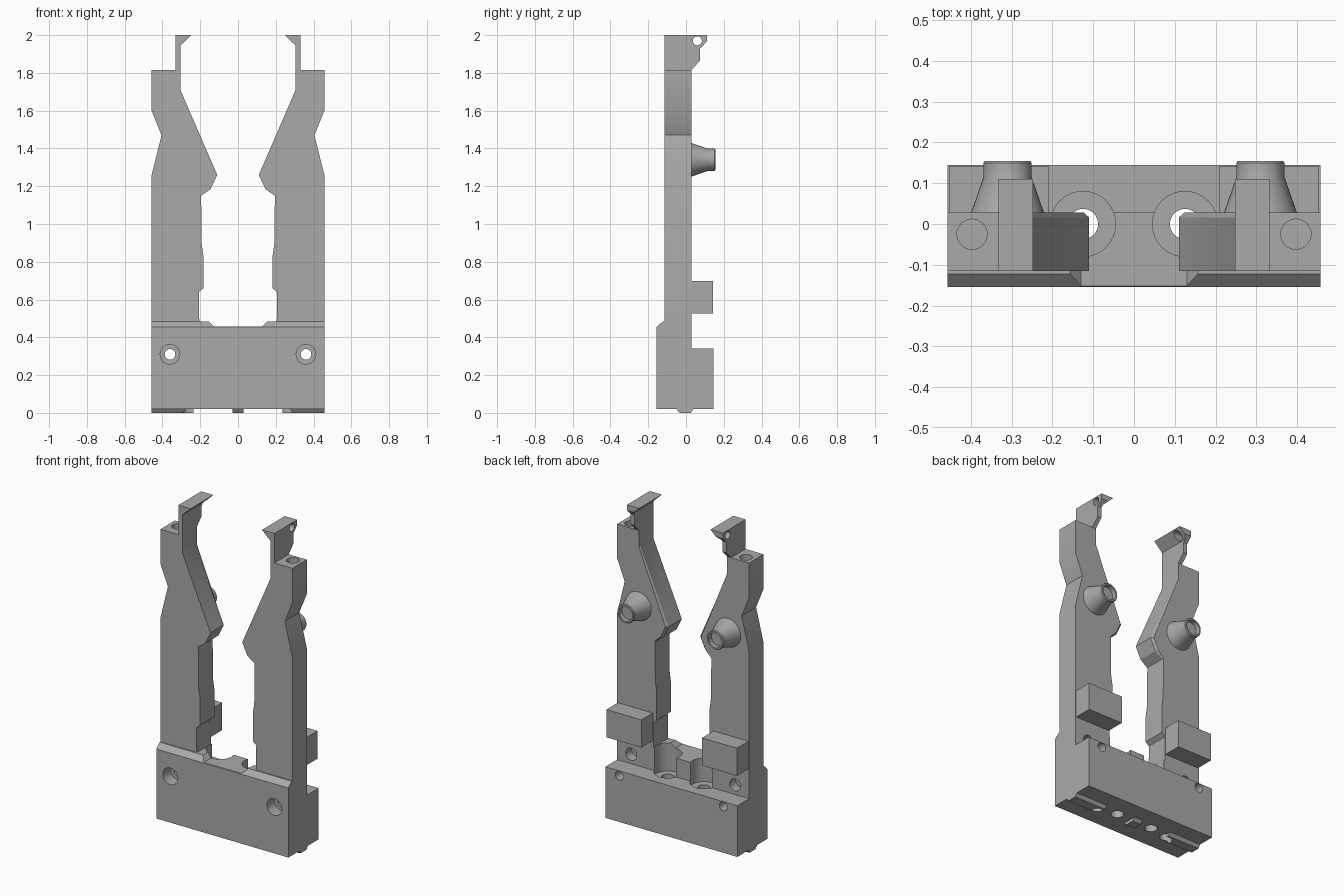
import bpy, bmesh, math
from mathutils import Vector, Matrix

if "Cube" in bpy.data.objects:
    bpy.data.objects.remove(bpy.data.objects["Cube"], do_unlink=True)

grey = bpy.data.materials.new("machined_grey")
grey.use_nodes = True
grey.diffuse_color = (0.40, 0.40, 0.40, 1)
grey.node_tree.nodes["Principled BSDF"].inputs["Base Color"].default_value = grey.diffuse_color


def finish(name, bm):
    bmesh.ops.recalc_face_normals(bm, faces=bm.faces)
    mesh = bpy.data.meshes.new(name)
    bm.to_mesh(mesh)
    bm.free()
    mesh.materials.append(grey)
    obj = bpy.data.objects.new(name, mesh)
    bpy.context.collection.objects.link(obj)
    return obj


def prism(name, axis, pts, lo, hi, pick=None):
    """Extrude a profile along an axis; pick selects edges to chamfer."""
    place = {"x": lambda a, b, t: (t, a, b),
             "y": lambda a, b, t: (a, t, b),
             "z": lambda a, b, t: (a, b, t)}[axis]
    bm = bmesh.new()
    face = bm.faces.new([bm.verts.new(place(a, b, lo)) for a, b in pts])
    ext = bmesh.ops.extrude_face_region(bm, geom=[face])
    moved = [v for v in ext["geom"] if isinstance(v, bmesh.types.BMVert)]
    bmesh.ops.translate(bm, verts=moved, vec=place(0, 0, hi - lo))
    if pick:
        bmesh.ops.recalc_face_normals(bm, faces=bm.faces)
        edges = [e for e in bm.edges if all(pick(v.co) for v in e.verts)]
        bmesh.ops.bevel(bm, geom=edges, offset=0.012, segments=1, affect="EDGES")
    return finish(name, bm)


def box(name, x0, x1, y0, y1, z0, z1):
    return prism(name, "z", [(x0, y0), (x1, y0), (x1, y1), (x0, y1)], z0, z1)


def rod(axis, a, b, r, lo, hi):
    """Round cutter along an axis."""
    ring = [math.tau * i / 32 for i in range(32)]
    return prism("cutter", axis, [(a + r * math.cos(t), b + r * math.sin(t)) for t in ring], lo, hi)


def cut(obj, *cutters):
    bpy.context.view_layer.objects.active = obj
    for c in cutters:
        c.hide_render = True
        mod = obj.modifiers.new("cut", "BOOLEAN")
        mod.operation, mod.solver, mod.object = "DIFFERENCE", "EXACT", c
        bpy.ops.object.modifier_apply(modifier=mod.name)
        bpy.data.objects.remove(c, do_unlink=True)


def smooth(obj):
    bpy.ops.object.select_all(action="DESELECT")
    obj.select_set(True)
    bpy.context.view_layer.objects.active = obj
    bpy.ops.object.shade_smooth_by_angle(angle=math.radians(25))


FRONT, BACK, W = -0.115, 0.028, 0.457

# Base with rear ledge and chamfered front lip
base = prism("base", "x", [(-0.155, 0.02), (0.145, 0.02), (0.145, 0.34), (BACK, 0.34),
                           (BACK, 0.485), (-0.122, 0.485), (-0.155, 0.455)], -W, W)
cut(base, prism("cutter", "y", [(-0.13, 0.458), (0.13, 0.458), (0.17, 0.498), (-0.17, 0.498)], -0.3, 0.3))

# Locating ribs under the base
rib = [(-0.05, 0.02), (-0.035, 0), (0.025, 0), (0.04, 0.02)]
prism("centre_rib", "x", rib, -0.03, 0.03)

for s, side in ((-1, "right"), (1, "left")):
    def mx(pts):
        return [(s * x, z) for x, z in pts]

    # Base holes: vertical counterbores, mounting bores, rear and underside sockets
    cut(base,
        rod("z", s * 0.125, 0, 0.08, 0.31, 0.6),
        rod("z", s * 0.125, 0, 0.037, -0.1, 0.4),
        rod("y", s * 0.36, 0.31, 0.052, -0.3, -0.08),
        rod("y", s * 0.36, 0.31, 0.028, -0.2, 0.3),
        rod("y", s * 0.36, 0.40, 0.038, -0.03, 0.1))

    side_rib = prism(side + "_rib", "x", rib, *sorted((s * 0.235, s * W)))
    for part in (base, side_rib):
        cut(part, rod("z", s * 0.255, -0.022, 0.036, -0.1, 0.12))

    # Upright arm, chamfered along its inner rear edge
    arm = prism(side + "_arm", "y", mx([
        (W, 0.485), (W, 1.26), (0.405, 1.47), (W, 1.6), (W, 1.815), (0.305, 1.815),
        (0.305, 1.71), (0.11, 1.26), (0.145, 1.185), (0.195, 1.15), (0.193, 0.9),
        (0.183, 0.83), (0.183, 0.66), (0.207, 0.64), (0.205, 0.485)]), FRONT, BACK,
        lambda p: p.y > 0 and abs(p.x) < 0.31 and 1.1 < p.z < 1.75)
    cut(arm, rod("z", s * 0.397, -0.025, 0.037, 1.7, 1.9))
    smooth(arm)

    # Hooked tip with a cross hole
    tip = prism(side + "_hook", "y", mx([(0.332, 1.815), (0.332, 2), (0.247, 2),
                                         (0.305, 1.945), (0.305, 1.815)]), FRONT, 0.11)
    cut(tip,
        prism("cutter", "x", [(BACK, 1.815), (0.075, 1.865), (0.075, 1.93), (0.11, 1.965),
                              (0.2, 1.965), (0.2, 1.8), (BACK, 1.8)], -1, 1),
        rod("x", 0.06, 1.97, 0.024, -1, 1))
    smooth(tip)

    # Tapered rear boss with recessed end
    bm = bmesh.new()
    profile = [(0.092, 0.02), (0.059, 0.115), (0.059, 0.15), (0.055, 0.155),
               (0.046, 0.155), (0.046, 0.125), (0, 0.125)]
    verts = [bm.verts.new((r, y, 0)) for r, y in profile]
    edges = [bm.edges.new(pair) for pair in zip(verts, verts[1:])]
    bmesh.ops.spin(bm, geom=verts + edges, cent=(0, 0, 0), axis=(0, 1, 0),
                   angle=math.tau, steps=40)
    bmesh.ops.remove_doubles(bm, verts=bm.verts, dist=0.0001)
    bmesh.ops.transform(bm, matrix=Matrix.Translation((s * 0.31, 0, 1.34)), verts=bm.verts)
    smooth(finish(side + "_boss", bm))

    # Rear block
    box(side + "_rear_block", *sorted((s * 0.21, s * 0.452)), BACK - 0.004, 0.142, 0.525, 0.698)

smooth(base)
